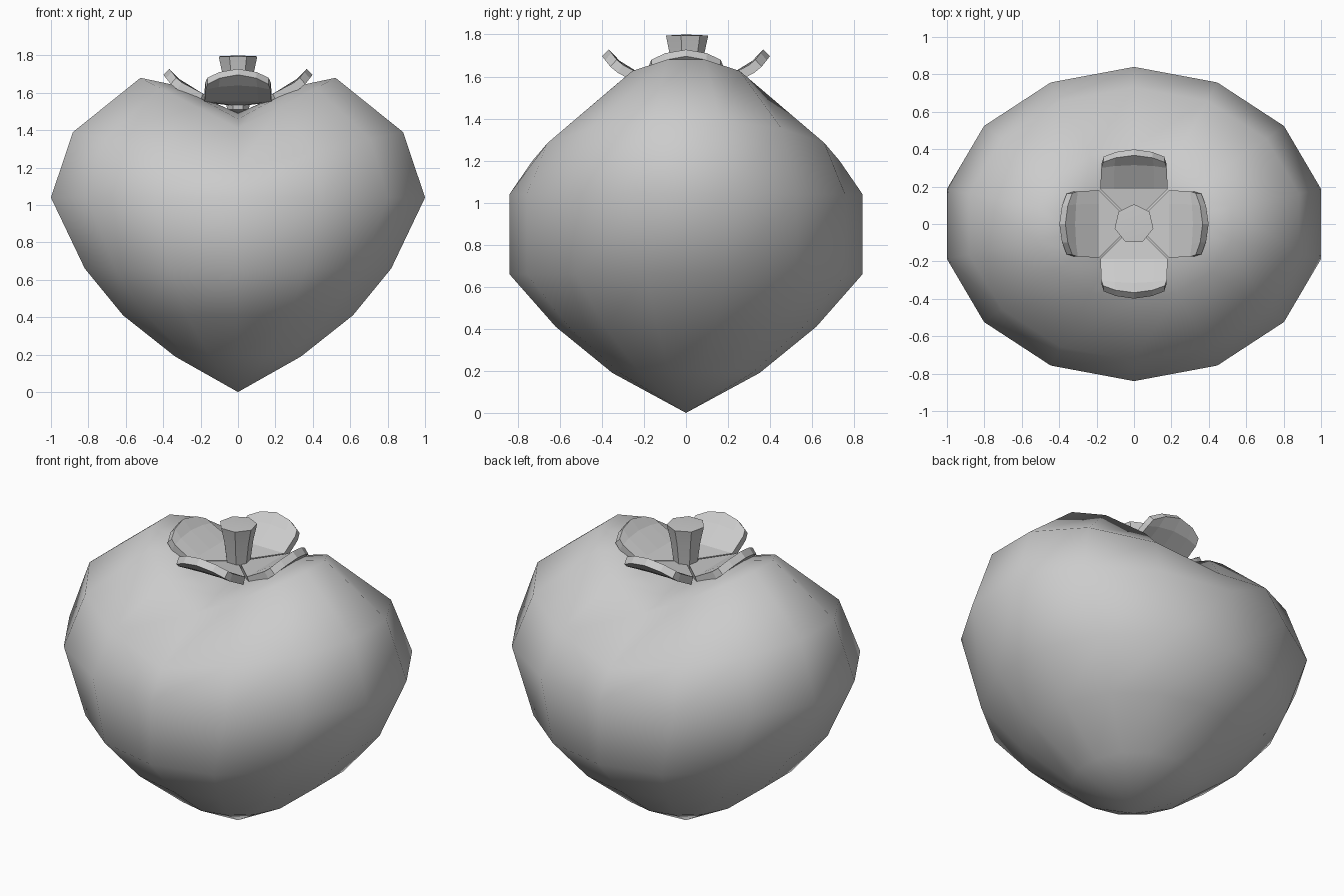
import bpy, bmesh, math
from mathutils import Matrix

if "Cube" in bpy.data.objects:
    bpy.data.objects.remove(bpy.data.objects["Cube"])

SIDES = 14


def make_object(name, bm, smooth_angle):
    bmesh.ops.recalc_face_normals(bm, faces=bm.faces[:])
    mesh = bpy.data.meshes.new(name)
    bm.to_mesh(mesh)
    bm.free()
    obj = bpy.data.objects.new(name, mesh)
    bpy.context.collection.objects.link(obj)
    bpy.ops.object.select_all(action='DESELECT')
    obj.select_set(True)
    bpy.context.view_layer.objects.active = obj
    bpy.ops.object.shade_smooth_by_angle(angle=math.radians(smooth_angle))
    return obj


def lofted(rings, bottom, top, sides):
    # Rings of (rx, ry, z at the sides, z at front and back), closed at both poles
    bm = bmesh.new()
    loops = []
    for rx, ry, z_side, z_front in rings:
        loop = []
        for k in range(sides):
            a = math.pi / 2 + 2 * math.pi * k / sides
            z = z_front + (z_side - z_front) * min(abs(math.cos(a)) / 0.975, 1)
            loop.append(bm.verts.new((rx * math.cos(a), ry * math.sin(a), z)))
        loops.append(loop)
    low, high = bm.verts.new((0, 0, bottom)), bm.verts.new((0, 0, top))
    for k in range(sides):
        n = (k + 1) % sides
        bm.faces.new((low, loops[0][n], loops[0][k]))
        bm.faces.new((high, loops[-1][k], loops[-1][n]))
        for a, b in zip(loops, loops[1:]):
            bm.faces.new((a[k], a[n], b[n], b[k]))
    return bm


# Heart-shaped fruit: round pointed base, wide shoulders, saddle-like top
fruit_rings = [
    (0.345, 0.35, 0.19, 0.19),
    (0.63, 0.62, 0.41, 0.41),
    (0.84, 0.84, 0.66, 0.66),
    (1.026, 0.84, 1.04, 1.04),
    (0.905, 0.73, 1.39, 1.20),
    (0.535, 0.41, 1.68, 1.41),
    (0.34, 0.24, 1.64, 1.46),
]
make_object("fruit", lofted(fruit_rings, 0, 1.49, SIDES), 80)

# Short stem flaring towards the top
stem_rings = [(0.06, 0.06, 1.51, 1.51), (0.085, 0.085, 1.70, 1.70),
              (0.106, 0.106, 1.795, 1.795)]
make_object("stem", lofted(stem_rings, 1.49, 1.80, 7), 30)

# Four thick curled calyx leaves; rows hold (distance, half width, height, tip rounding)
leaf_rows = [(0.02, 0.012, 1.575, 0), (0.187, 0.18, 1.595, 0),
             (0.30, 0.175, 1.655, 0.015), (0.33, 0.165, 1.68, 0.037)]
for i in range(4):
    bm = bmesh.new()
    grid = []
    for r, w, z, tip in leaf_rows:
        row = []
        for s in (-1, -0.6, 0, 0.6, 1):
            lift = tip * (1 - s * s)
            row.append(bm.verts.new((w * s, r + lift, z + 1.3 * lift)))
        grid.append(row)
    for a, b in zip(grid, grid[1:]):
        for j in range(4):
            bm.faces.new((a[j], a[j + 1], b[j + 1], b[j]))
    bmesh.ops.rotate(bm, verts=bm.verts, cent=(0, 0, 0),
                     matrix=Matrix.Rotation(i * math.pi / 2, 3, 'Z'))
    leaf = make_object("calyx_leaf_%d" % (i + 1), bm, 30)
    if leaf.data.polygons[0].normal.z < 0:
        leaf.data.flip_normals()
    thick = leaf.modifiers.new("thickness", 'SOLIDIFY')
    thick.thickness = 0.045
    thick.offset = -1
    # Keep the thickened rim crisp
    leaf.data.polygons.foreach_set("use_smooth", [False] * len(leaf.data.polygons))
